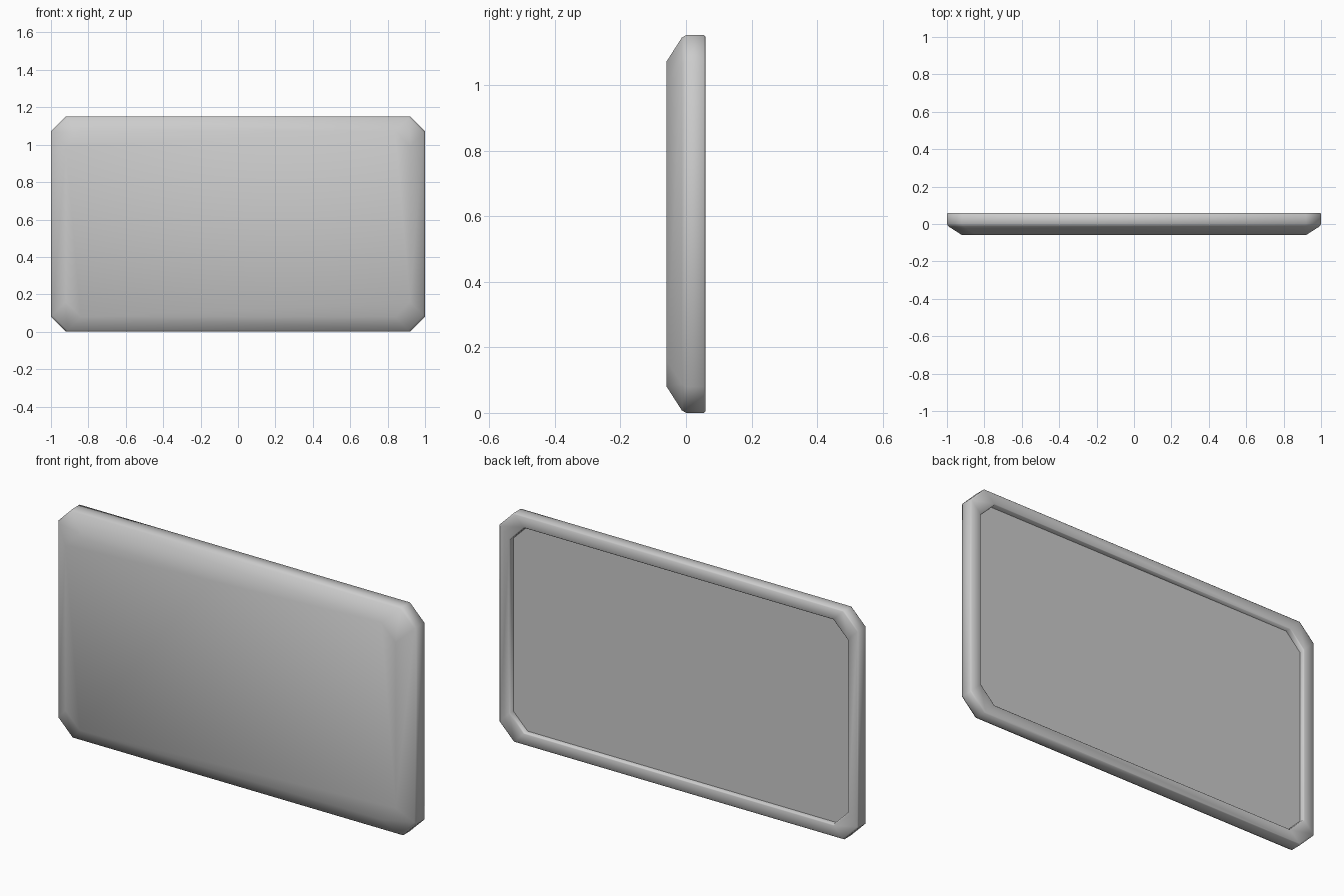
import bpy, bmesh

if "Cube" in bpy.data.objects:
    bpy.data.objects.remove(bpy.data.objects["Cube"])

W, H, C = 1.0, 1.152, 0.08   # half width, height, corner chamfer


def ring(bm, d, y):
    """Chamfered rectangle, inset by d, at depth y."""
    x, z, c = W - d, H / 2 - d, C
    pts = [(x, z - c), (x - c, z), (c - x, z), (-x, z - c),
           (-x, c - z), (c - x, -z), (x - c, -z), (x, c - z)]
    return [bm.verts.new((px, y, pz + H / 2)) for px, pz in pts]


def shell(name, profile, cap_start=False, cap_end=False):
    bm = bmesh.new()
    rings = [ring(bm, d, y) for d, y in profile]
    for a, b in zip(rings, rings[1:]):
        for i in range(8):
            j = (i + 1) % 8
            bm.faces.new((a[i], a[j], b[j], b[i]))
    if cap_start:
        bm.faces.new(rings[0])
    if cap_end:
        bm.faces.new(rings[-1])
    bmesh.ops.recalc_face_normals(bm, faces=bm.faces)
    me = bpy.data.meshes.new(name)
    bm.to_mesh(me)
    bm.free()
    ob = bpy.data.objects.new(name, me)
    bpy.context.collection.objects.link(ob)
    bpy.ops.object.select_all(action='DESELECT')
    ob.select_set(True)
    bpy.context.view_layer.objects.active = ob
    bpy.ops.object.shade_smooth_by_angle(angle=1.05)
    return ob


# Casing: front, sloped edge, side, rounded back rim, recess wall and recessed panel
shell("panel_casing", [
    (0.08, -0.059), (0.008, -0.013), (0.0, 0.0), (0.0, 0.054), (0.005, 0.059),
    (0.056, 0.059), (0.06, 0.055), (0.061, 0.033)], True, True)
